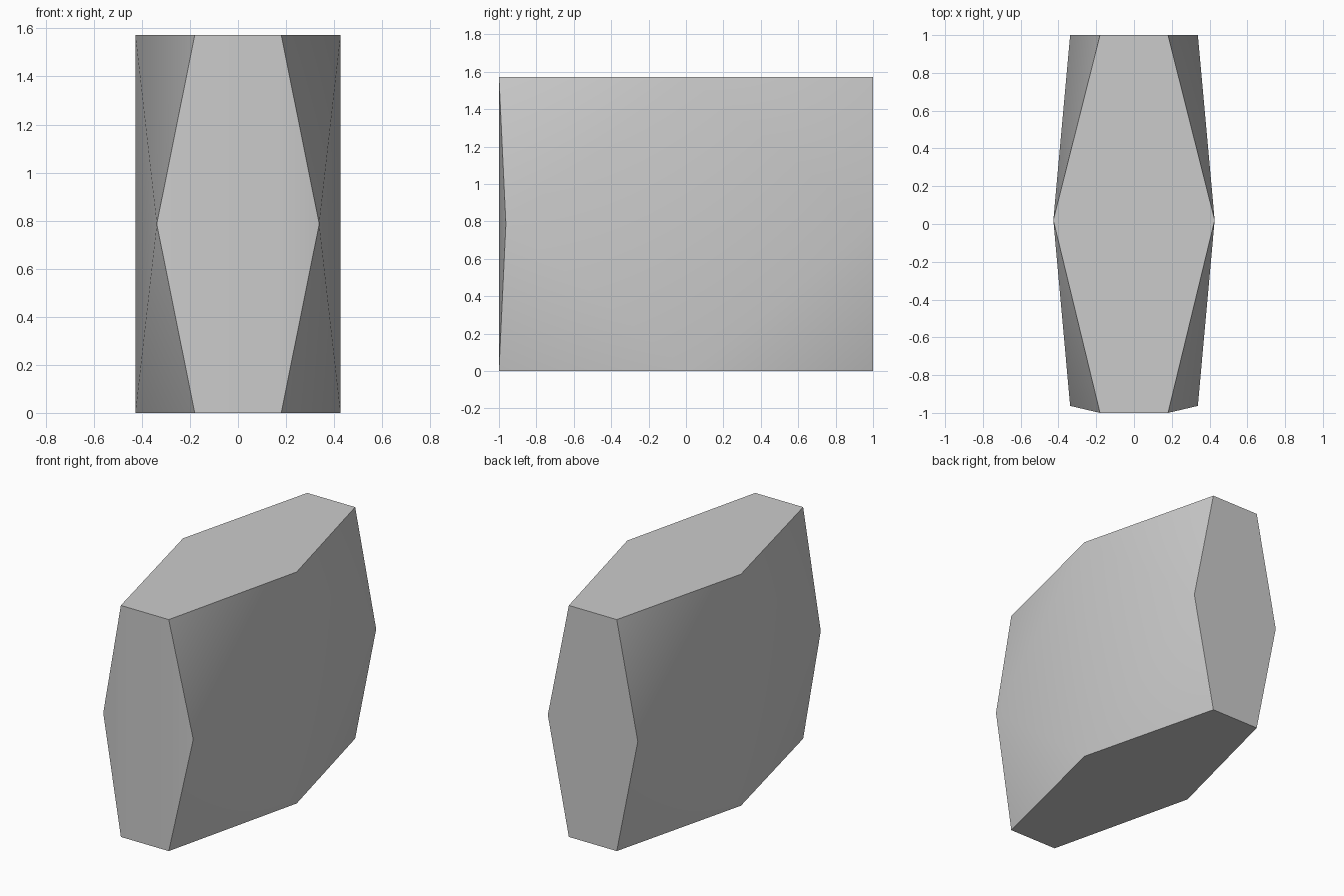
import bpy
import bmesh

cube = bpy.data.objects.get("Cube")
if cube:
    bpy.data.objects.remove(cube, do_unlink=True)

# Single light grey material
grey = bpy.data.materials.new("light grey")
grey.use_nodes = True
colour = (0.6, 0.6, 0.6, 1.0)
grey.diffuse_color = colour
grey.node_tree.nodes["Principled BSDF"].inputs["Base Color"].default_value = colour

H = 1.572  # height

# Corner and mid-edge points of one side; mirrored across x
side = [(0.18, y, z) for y in (-1, 1) for z in (0, H)]
side += [(0.427, 0.02, 0), (0.427, 0.02, H)]
side += [(0.338, -0.963, H / 2), (0.338, 1, H / 2)]

# Faceted block: hull of the mirrored points
bm = bmesh.new()
for s in (1, -1):
    for x, y, z in side:
        bm.verts.new((s * x, y, z))
bmesh.ops.convex_hull(bm, input=bm.verts)

# Merge the coplanar triangles of the flat faces
bmesh.ops.dissolve_limit(bm, angle_limit=0.01, verts=bm.verts, edges=bm.edges)
bmesh.ops.recalc_face_normals(bm, faces=bm.faces)

mesh = bpy.data.meshes.new("faceted_block")
bm.to_mesh(mesh)
bm.free()
mesh.materials.append(grey)
block = bpy.data.objects.new("faceted_block", mesh)
bpy.context.collection.objects.link(block)

# Smooth across the gentle bends, sharp at the hexagon outlines
bpy.ops.object.select_all(action='DESELECT')
block.select_set(True)
bpy.context.view_layer.objects.active = block
bpy.ops.object.shade_smooth_by_angle(angle=0.6)
